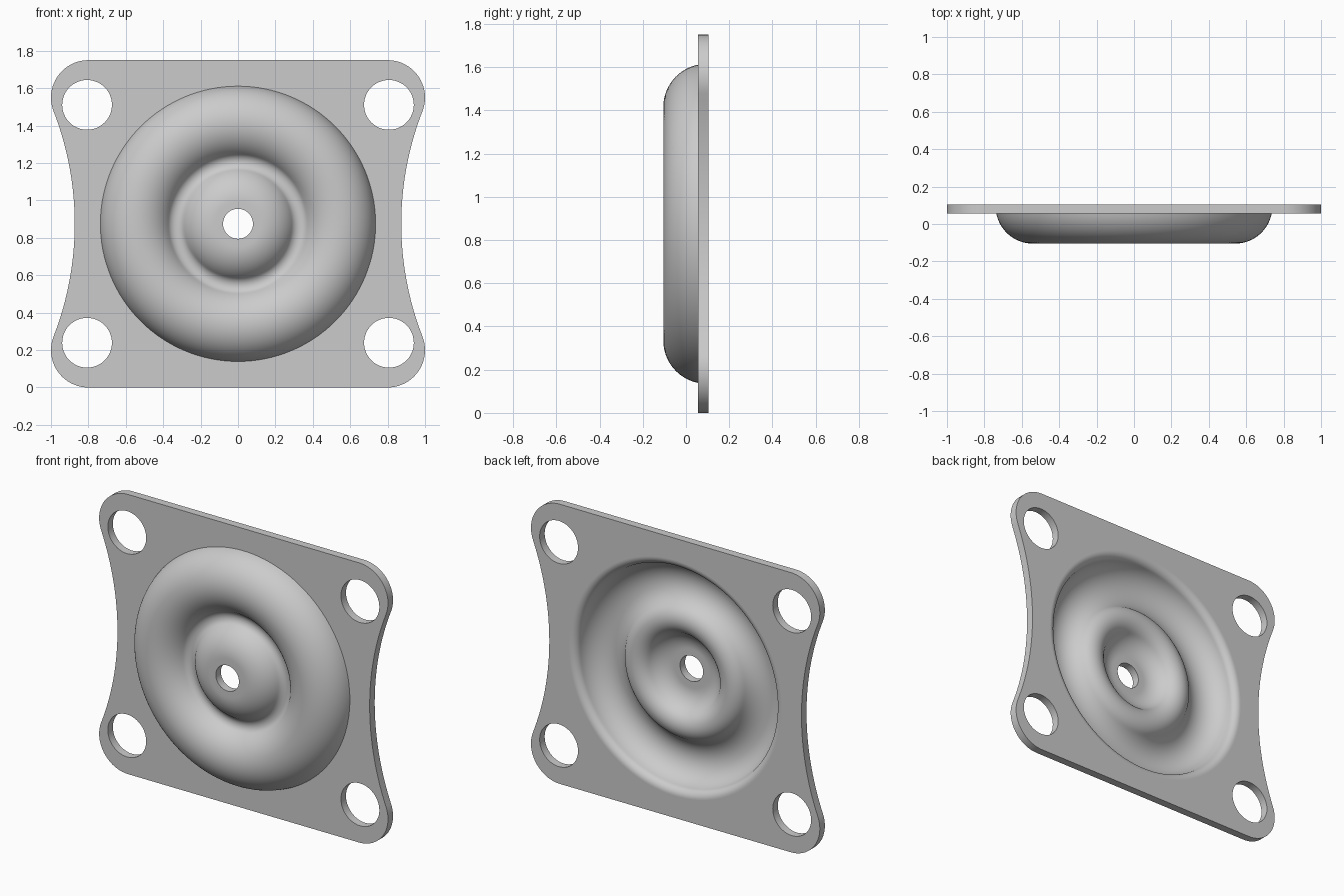
import bpy, bmesh
from math import sin, cos, pi, acos, asin, atan2, radians
from mathutils import Vector

cube = bpy.data.objects.get("Cube")
if cube:
    bpy.data.objects.remove(cube)

MID_Z = 0.875
FRONT, BACK = 0.055, 0.105      # faces of the flange
SHEET = BACK - FRONT
CREST = -0.105                  # foremost level of the pressing
SEG = 128

steel = bpy.data.materials.new("plain grey")
steel.use_nodes = True
GREY = (0.6, 0.6, 0.6, 1)
steel.diffuse_color = GREY
steel.node_tree.nodes["Principled BSDF"].inputs["Base Color"].default_value = GREY


def finish(bm, name):
    bmesh.ops.recalc_face_normals(bm, faces=bm.faces)
    mesh = bpy.data.meshes.new(name)
    bm.to_mesh(mesh)
    bm.free()
    mesh.materials.append(steel)
    ob = bpy.data.objects.new(name, mesh)
    bpy.context.collection.objects.link(ob)
    ob.location.z = MID_Z
    bpy.ops.object.select_all(action='DESELECT')
    ob.select_set(True)
    bpy.context.view_layer.objects.active = ob
    bpy.ops.object.shade_smooth_by_angle(angle=radians(30))


def arc(cx, cz, r, a0, a1, n):
    return [(cx + r * cos(a0 + (a1 - a0) * i / n), cz + r * sin(a0 + (a1 - a0) * i / n))
            for i in range(n + 1)]


def circle(cx, cz, r, n):
    return arc(cx, cz, r, 0, 2 * pi, n)[:-1]


# Sheet profile: front radius and depth, plus the slope angle for the back offset
BEND, FILLET = 0.2, 0.05
BOSS, VALLEY, RING, HOLE = 0.12, 0.33, 0.54, 0.08
steep = asin((VALLEY - BOSS) / (BEND + FILLET))
rim = acos(1 - (FRONT - CREST) / BEND)
valley_y = CREST + (BEND + FILLET) * (1 - cos(steep))
sheet = [(HOLE, CREST, 0)]


def bend(centre, level, r, a0, a1, n, skip=0):
    for i in range(skip, n + 1):
        a = a0 + (a1 - a0) * i / n
        sheet.append((centre + r * sin(a), level + abs(r) * (1 - cos(a)) * (1 if r > 0 else -1), a))


bend(BOSS, CREST, BEND, 0, steep, 14)
bend(VALLEY, valley_y, -FILLET, steep, -steep, 16, 1)
bend(RING, CREST, BEND, -steep, rim, 32, 1)
edge = sheet[-1][0]
front = [(r, y) for r, y, a in sheet]
back = [(r - SHEET * sin(a), y + SHEET * cos(a)) for r, y, a in sheet]
back += [(edge - SHEET * sin(rim * (1 - i / 12)), FRONT + SHEET * cos(rim * (1 - i / 12)))
         for i in range(1, 13)]

# Dished centre: the closed sheet profile turned about the depth axis
bm = bmesh.new()
profile = front[::-1] + back
rings = [[bm.verts.new((r * cos(2 * pi * k / SEG), y, r * sin(2 * pi * k / SEG)))
          for k in range(SEG)] for r, y in profile]
for a, b in zip(rings, rings[1:]):
    for k in range(SEG):
        j = (k + 1) % SEG
        bm.faces.new((a[k], a[j], b[j], b[k]))
finish(bm, "dished_centre")

# Flange outline: rounded corners tangent to hollow side arcs
CX, CZ, CR, WAIST = 0.8, 0.675, 0.2, 0.873
gap = WAIST - CX
side_r = (gap ** 2 + CZ ** 2 - CR ** 2) / (2 * (CR - gap))
side_x = WAIST + side_r
lean = atan2(CZ, side_x - CX)
half = arc(side_x, 0, side_r, pi + lean, pi - lean, 32)
half = arc(CX, -CZ, CR, -pi / 2, lean, 20)[:-1] + half + arc(CX, CZ, CR, -lean, pi / 2, 20)[1:]
outline = half + [(-x, -z) for x, z in half]
bolt_holes = [circle(sx * 0.807, sz * 0.636, 0.133, 48) for sx in (-1, 1) for sz in (-1, 1)]
loops = [outline, circle(0, 0, edge, SEG)] + bolt_holes

# Flange plate: filled front and back with walls on the outline and bolt holes
bm = bmesh.new()
layers = []
for y in (FRONT, BACK):
    layer = [[bm.verts.new((x, y, z)) for x, z in loop] for loop in loops]
    edges = [bm.edges.new((v[i - 1], v[i])) for v in layer for i in range(len(v))]
    bmesh.ops.triangle_fill(bm, use_beauty=True, edges=edges, normal=Vector((0, 1, 0)))
    layers.append(layer)
for index, (a, b) in enumerate(zip(*layers)):
    if index != 1:
        for i in range(len(a)):
            bm.faces.new((a[i - 1], a[i], b[i], b[i - 1]))
finish(bm, "flange_plate")
